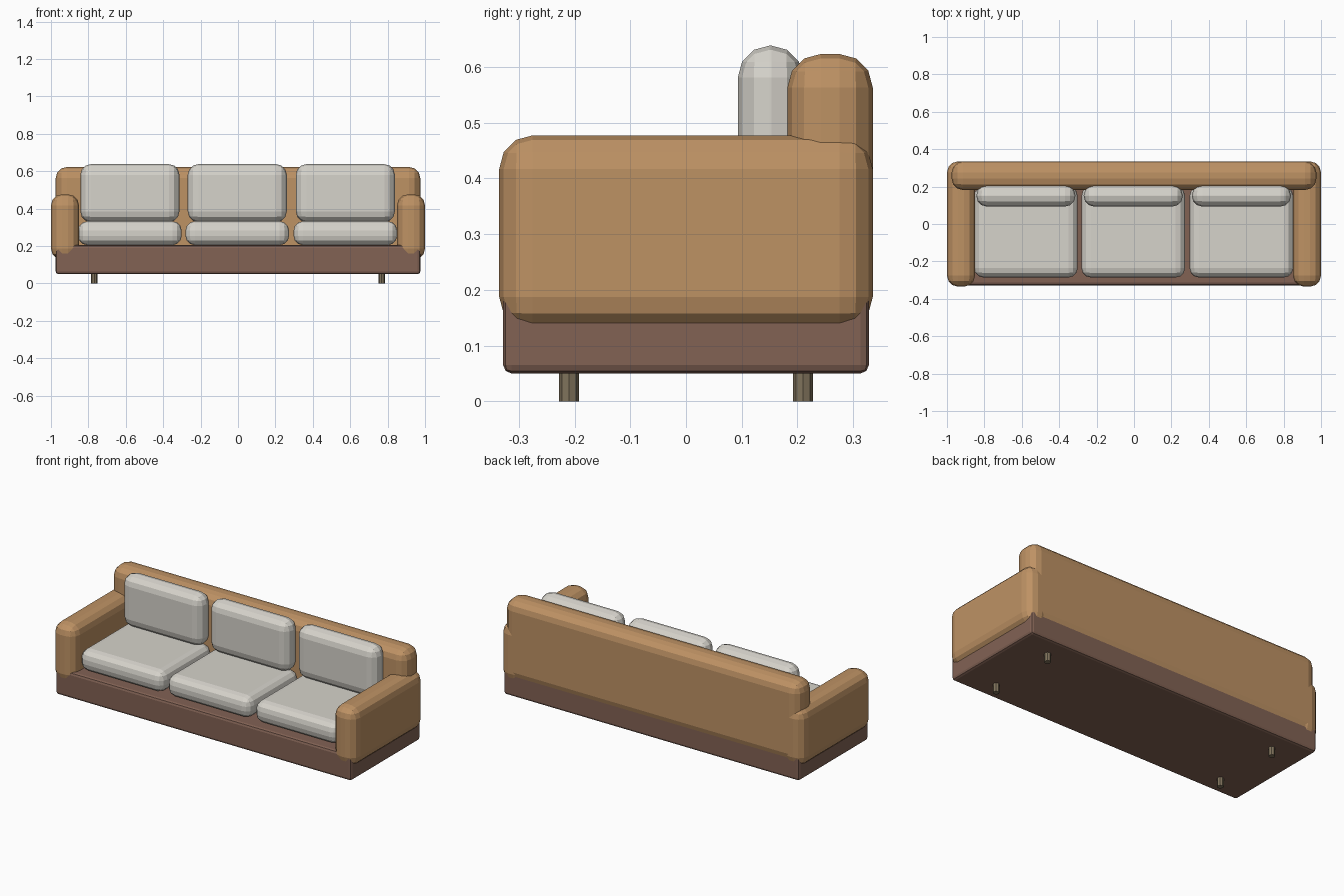
import bpy, bmesh
from mathutils import Matrix

if "Cube" in bpy.data.objects:
    bpy.data.objects.remove(bpy.data.objects["Cube"])


def material(name, r, g, b):
    """Flat colour given in 0-255 display values, stored as linear."""
    m = bpy.data.materials.new(name)
    lin = [((c / 255 + 0.055) / 1.055) ** 2.4 for c in (r, g, b)]
    m.diffuse_color = (*lin, 1.0)
    m.use_nodes = True
    m.node_tree.nodes["Principled BSDF"].inputs["Base Color"].default_value = m.diffuse_color
    return m


tan = material("tan_upholstery", 190, 146, 100)
brown = material("brown_base", 130, 98, 84)
grey = material("light_grey_fabric", 214, 211, 203)
wood = material("dark_leg", 128, 115, 92)


def finish(name, bm, mat):
    mesh = bpy.data.meshes.new(name)
    bm.to_mesh(mesh)
    bm.free()
    mesh.materials.append(mat)
    ob = bpy.data.objects.new(name, mesh)
    bpy.context.collection.objects.link(ob)
    return ob


def padded_box(name, x, y, z, radius, segments, mat):
    """Rounded box spanning the given (min, max) ranges."""
    bm = bmesh.new()
    bmesh.ops.create_cube(bm, size=1)
    for v in bm.verts:
        v.co = [lo + (hi - lo) * (c + 0.5) for c, (lo, hi) in zip(v.co, (x, y, z))]
    ob = finish(name, bm, mat)
    bev = ob.modifiers.new("rounding", 'BEVEL')
    bev.width = radius
    bev.segments = segments
    bev.limit_method = 'NONE'
    return ob


# Base and backrest
padded_box("base", (-0.975, 0.975), (-0.328, 0.328), (0.05, 0.205), 0.015, 2, brown)
padded_box("backrest", (-0.975, 0.975), (0.182, 0.335), (0.14, 0.623), 0.06, 3, tan)

# Arms
for side, x in (("left", (-1.0, -0.85)), ("right", (0.85, 1.0))):
    padded_box(side + "_arm", x, (-0.335, 0.335), (0.127, 0.477), 0.06, 3, tan)

# Three seat cushions and three back cushions
for i, c in enumerate((-0.578, -0.004, 0.574), 1):
    padded_box(f"seat_cushion_{i}", (c - 0.277, c + 0.277), (-0.286, 0.2),
               (0.205, 0.333), 0.05, 3, grey)
    padded_box(f"back_cushion_{i}", (c - 0.265, c + 0.265), (0.093, 0.21),
               (0.328, 0.638), 0.057, 3, grey)

# Legs
for sx, xn in ((-1, "left"), (1, "right")):
    for sy, yn in ((-1, "front"), (1, "back")):
        bm = bmesh.new()
        bmesh.ops.create_cone(bm, cap_ends=True, segments=8, radius1=0.018,
                              radius2=0.018, depth=0.06,
                              matrix=Matrix.Translation((sx * 0.768, sy * 0.21, 0.03)))
        finish(f"{yn}_{xn}_leg", bm, wood)
